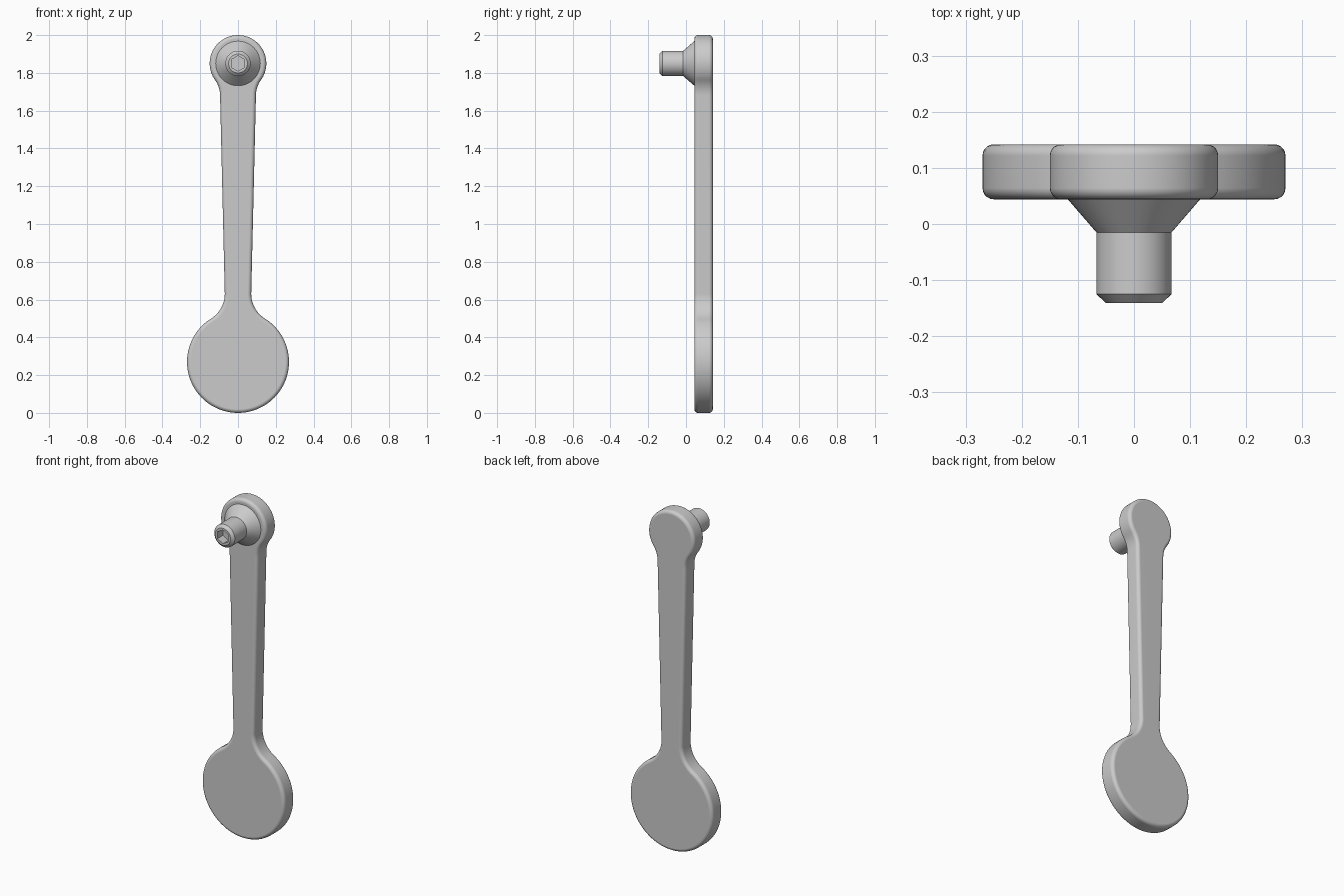
import bpy, bmesh
from math import sin, cos, pi, atan2, sqrt

if "Cube" in bpy.data.objects:
    bpy.data.objects.remove(bpy.data.objects["Cube"])

grey = bpy.data.materials.new("plain grey")
grey.use_nodes = True
colour = (0.6, 0.6, 0.6, 1)
grey.diffuse_color = colour
grey.node_tree.nodes["Principled BSDF"].inputs["Base Color"].default_value = colour

FRONT, BACK = 0.044, 0.142       # arm thickness along y
LOW_Z, LOW_R = 0.27, 0.27        # paddle disc
TOP_Z, TOP_R = 1.85, 0.15        # pivot disc


def finish(name, bm):
    bmesh.ops.recalc_face_normals(bm, faces=bm.faces)
    mesh = bpy.data.meshes.new(name)
    bm.to_mesh(mesh)
    bm.free()
    mesh.materials.append(grey)
    obj = bpy.data.objects.new(name, mesh)
    bpy.context.collection.objects.link(obj)
    bpy.ops.object.select_all(action='DESELECT')
    obj.select_set(True)
    bpy.context.view_layer.objects.active = obj
    bpy.ops.object.shade_smooth_by_angle(angle=pi / 6)
    return obj


def arc(cx, cz, r, start, end, steps):
    angles = [start + (end - start) * i / steps for i in range(steps + 1)]
    return [(cx + r * cos(a), cz + r * sin(a)) for a in angles]


def fillet(disc_z, disc_r, x, z):
    """Radius of the arc joining a disc to the arm edge at (x, z), and its bearing."""
    h = z - disc_z
    r = (x * x + h * h - disc_r ** 2) / (2 * (disc_r - x))
    return r, atan2(h, x + r)


# Arm outline: half of it, from the bottom of the paddle up to the crown
neck_x, neck_z = 0.07, 0.63
shoulder_x, shoulder_z = 0.095, 1.68
r1, a1 = fillet(LOW_Z, LOW_R, neck_x, neck_z)
r2, a2 = fillet(TOP_Z, TOP_R, shoulder_x, shoulder_z)
half = arc(0, LOW_Z, LOW_R, -pi / 2, a1, 36)
half += arc(neck_x + r1, neck_z, r1, a1 + pi, pi, 10)[1:]
half += arc(shoulder_x + r2, shoulder_z, r2, pi, a2 + pi, 10)
half += arc(0, TOP_Z, TOP_R, a2, pi / 2, 30)[1:]
outline = half + [(-x, z) for x, z in half[-2:0:-1]]

# Arm: extruded outline with rounded rims
bm = bmesh.new()
face = bm.faces.new([bm.verts.new((x, FRONT, z)) for x, z in outline])
ext = bmesh.ops.extrude_face_region(bm, geom=[face], use_keep_orig=True)
moved = [v for v in ext["geom"] if isinstance(v, bmesh.types.BMVert)]
bmesh.ops.translate(bm, verts=moved, vec=(0, BACK - FRONT, 0))
rims = [e for e in bm.edges if abs(e.verts[0].co.y - e.verts[1].co.y) < 1e-5]
bmesh.ops.bevel(bm, geom=rims, offset=0.02, segments=5, profile=0.5, affect='EDGES')
arm = finish("arm", bm)
normals = arm.modifiers.new("flat faces", 'WEIGHTED_NORMAL')
normals.keep_sharp = True


# Pivot pin: flared collar, shaft, chamfered tip and hexagonal socket
def hexagon(a, apothem):
    return apothem / cos(a % (pi / 3) - pi / 6)


SIDES = 48
rings = [(0.118, FRONT + 0.005, False), (0.118, FRONT, False), (0.067, -0.015, False),
         (0.067, -0.125, False), (0.05, -0.141, False),
         (0.035, -0.141, True), (0.035, -0.09, True)]
bm = bmesh.new()
loops = []
for radius, y, is_hex in rings:
    loop = []
    for i in range(SIDES):
        a = 2 * pi * i / SIDES
        r = hexagon(a, radius) if is_hex else radius
        loop.append(bm.verts.new((r * sin(a), y, TOP_Z + r * cos(a))))
    loops.append(loop)
for lo, hi in zip(loops, loops[1:]):
    for i in range(SIDES):
        j = (i + 1) % SIDES
        bm.faces.new((lo[i], lo[j], hi[j], hi[i]))
bm.faces.new(loops[0])
bm.faces.new(loops[-1])
finish("pivot_pin", bm)
